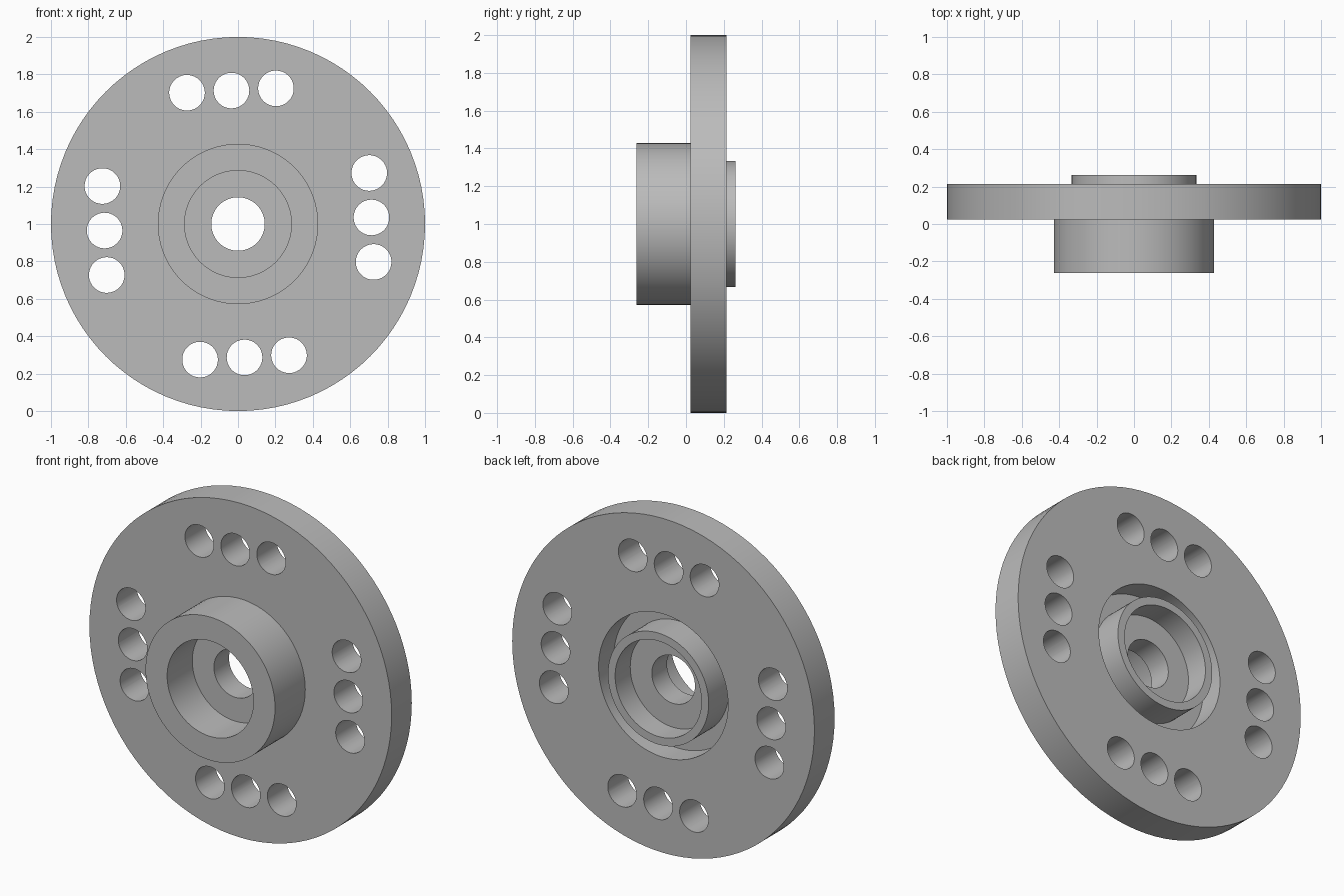
import bpy, bmesh, math
from mathutils import Matrix, Vector

cube = bpy.data.objects.get("Cube")
if cube:
    bpy.data.objects.remove(cube, do_unlink=True)

U = 1 / 21            # design module: disc radius is 21 modules
SEGMENTS = 96
FRONT = -5.5          # front of the hub, in modules along y
CENTRE = Vector((0, 0, 1))

steel = bpy.data.materials.new("grey_steel")
steel.use_nodes = True
grey = (0.5, 0.5, 0.5, 1)
steel.diffuse_color = grey
steel.node_tree.nodes["Principled BSDF"].inputs["Base Color"].default_value = grey


def new_object(name, bm):
    bmesh.ops.recalc_face_normals(bm, faces=bm.faces)
    mesh = bpy.data.meshes.new(name)
    bm.to_mesh(mesh)
    bm.free()
    mesh.materials.append(steel)
    obj = bpy.data.objects.new(name, mesh)
    bpy.context.collection.objects.link(obj)
    return obj


def lathe(name, profile):
    """Turn a closed (radius, depth from front) profile about the y axis."""
    bm = bmesh.new()
    pts = [bm.verts.new((r * U, (FRONT + d) * U, 0)) for r, d in profile]
    edges = [bm.edges.new((a, b)) for a, b in zip(pts, pts[1:] + pts[:1])]
    bmesh.ops.spin(bm, geom=pts + edges, cent=(0, 0, 0), axis=(0, 1, 0),
                   angle=math.tau, steps=SEGMENTS, use_merge=True)
    bmesh.ops.remove_doubles(bm, verts=bm.verts, dist=1e-5)
    bmesh.ops.translate(bm, verts=bm.verts, vec=CENTRE)
    return new_object(name, bm)


# Disc with front hub, stepped bore, back collar and groove round the collar
flange = lathe("flange_disc", [
    (3, 5), (6, 5), (6, 0), (9, 0), (9, 6), (21, 6), (21, 10), (9, 10),
    (9, 7), (7, 7), (7, 11), (6, 11), (6, 8), (3, 8)])

# Four rows of three bolt holes, the pattern turned slightly
bm = bmesh.new()
for quarter in range(4):
    turn = Matrix.Rotation(math.radians(90 * quarter - 2.8), 4, 'Y')
    for offset in (-5, 0, 5):
        place = (Matrix.Translation(CENTRE) @ turn
                 @ Matrix.Translation((offset * U, 2.5 * U, 15 * U))
                 @ Matrix.Rotation(math.pi / 2, 4, 'X'))
        bmesh.ops.create_cone(bm, cap_ends=True, segments=48, radius1=2 * U,
                              radius2=2 * U, depth=8 * U, matrix=place)
cutter = new_object("bolt_hole_cutter", bm)
cutter.hide_render = True

cut = flange.modifiers.new("bolt_holes", 'BOOLEAN')
cut.operation = 'DIFFERENCE'
cut.solver = 'EXACT'
cut.object = cutter

bpy.ops.object.select_all(action='DESELECT')
flange.select_set(True)
bpy.context.view_layer.objects.active = flange
bpy.ops.object.modifier_apply(modifier=cut.name)
bpy.data.objects.remove(cutter, do_unlink=True)
bpy.ops.object.shade_smooth_by_angle(angle=math.radians(30))
